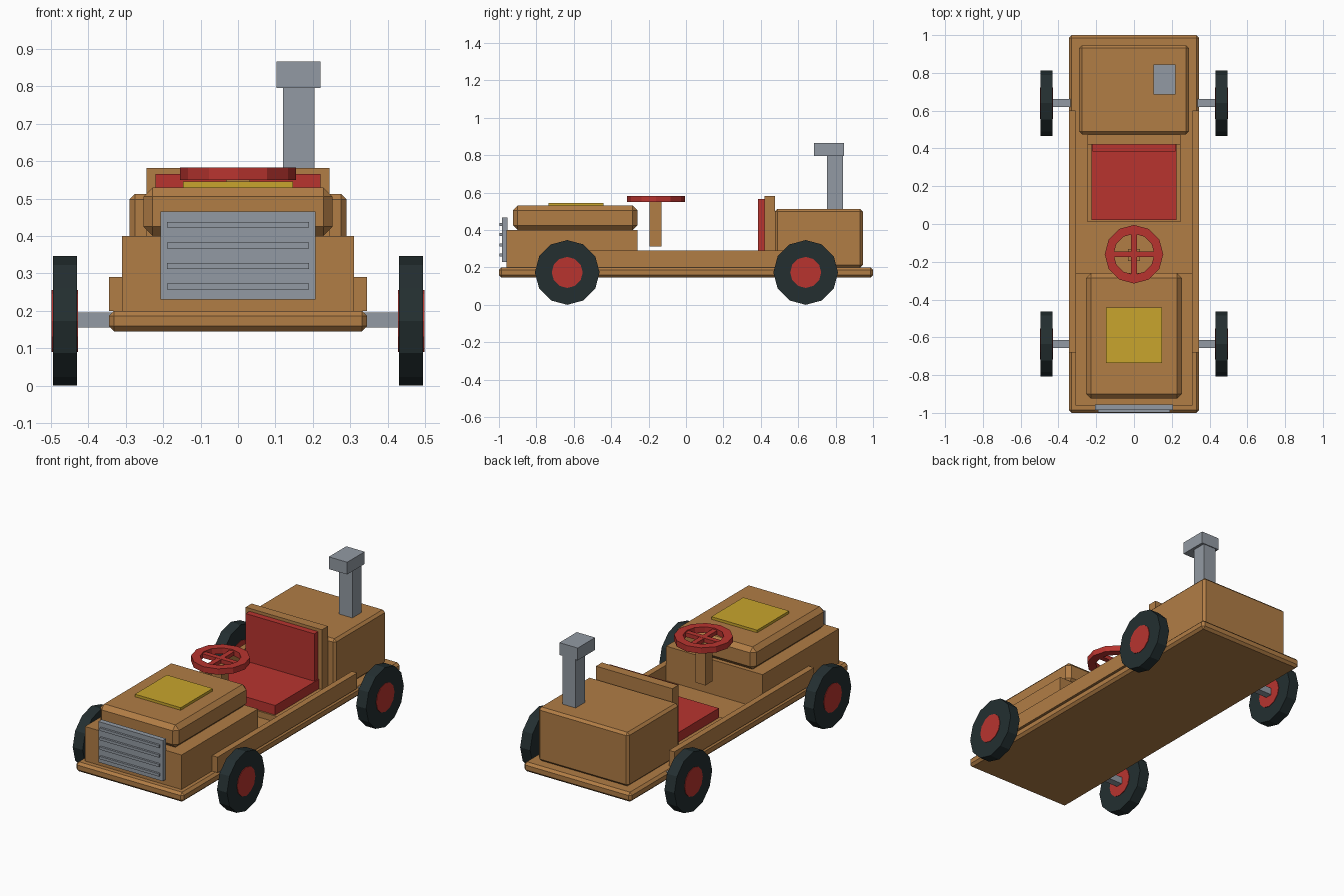
import bpy, bmesh
from math import cos, sin, tau

cube = bpy.data.objects.get("Cube")
if cube:
    bpy.data.objects.remove(cube, do_unlink=True)


def material(name, r, g, b):
    m = bpy.data.materials.new(name)
    m.use_nodes = True
    m.diffuse_color = (r, g, b, 1)
    m.node_tree.nodes["Principled BSDF"].inputs["Base Color"].default_value = (r, g, b, 1)
    return m


WOOD = material("wood", 0.44, 0.205, 0.06)
RED = material("red paint", 0.48, 0.034, 0.028)
GREY = material("grey metal", 0.29, 0.323, 0.366)
YELLOW = material("yellow paint", 0.578, 0.376, 0.026)
RUBBER = material("dark rubber", 0.017, 0.028, 0.03)


def finish(name, bm, mat):
    bmesh.ops.recalc_face_normals(bm, faces=bm.faces)
    mesh = bpy.data.meshes.new(name)
    bm.to_mesh(mesh)
    bm.free()
    mesh.materials.append(mat)
    ob = bpy.data.objects.new(name, mesh)
    bpy.context.collection.objects.link(ob)
    return ob


def box(name, mat, x, y, z, bevel=0):
    """Box from (low, high) ranges on each axis, with chamfered edges."""
    bm = bmesh.new()
    bmesh.ops.create_cube(bm, size=1)
    for v in bm.verts:
        v.co = [lo + (c + 0.5) * (hi - lo) for c, (lo, hi) in zip(v.co, (x, y, z))]
    if bevel:
        bmesh.ops.bevel(bm, geom=bm.edges[:], offset=bevel, segments=1, affect='EDGES')
    return finish(name, bm, mat)


def ring(name, mat, inner, outer, half, centre, axis, sides=12):
    """Square-section ring, or a solid disc when inner is zero."""
    bm = bmesh.new()

    def loop(r, h):
        pts = []
        for i in range(sides):
            a, b = r * cos(tau * i / sides), r * sin(tau * i / sides)
            p = (h, a, b) if axis == "x" else (a, b, h)
            pts.append(bm.verts.new([c + d for c, d in zip(centre, p)]))
        return pts

    loops = [loop(outer, -half), loop(outer, half)]
    if inner:
        loops += [loop(inner, half), loop(inner, -half)]
        pairs = list(zip(loops, loops[1:] + loops[:1]))
    else:
        pairs = [loops]
        for l in loops:
            bm.faces.new(l)
    for p, q in pairs:
        for i in range(sides):
            j = (i + 1) % sides
            bm.faces.new((p[i], p[j], q[j], q[i]))
    return finish(name, bm, mat)


# Chassis and side rails
box("base_board", WOOD, (-0.345, 0.345), (-1, 1), (0.145, 0.2), 0.014)
for side, s in (("left", 1), ("right", -1)):
    box(side + "_rail", WOOD, sorted((0.31 * s, 0.345 * s)), (-0.68, 0.6), (0.2, 0.29))

# Bonnet with raised lid and badge plate
box("bonnet", WOOD, (-0.31, 0.31), (-0.96, -0.26), (0.2, 0.4))
box("bonnet_lid", WOOD, (-0.253, 0.253), (-0.925, -0.26), (0.4, 0.53), 0.025)
box("badge_plate", YELLOW, (-0.147, 0.147), (-0.735, -0.442), (0.53, 0.545))

# Grille with bars
box("grille", GREY, (-0.207, 0.207), (-0.985, -0.955), (0.23, 0.466))
for i in range(4):
    z = 0.265 + 0.055 * i
    box(f"grille_bar_{i + 1}", GREY, (-0.19, 0.19), (-0.997, -0.98), (z - 0.008, z + 0.008))

# Seat
box("seat_base", WOOD, (-0.247, 0.247), (0.01, 0.43), (0.2, 0.235))
box("seat_cushion", RED, (-0.225, 0.225), (0.02, 0.42), (0.235, 0.29))
box("seat_back_board", WOOD, (-0.245, 0.245), (0.42, 0.475), (0.2, 0.582))
box("seat_back_cushion", RED, (-0.22, 0.22), (0.385, 0.42), (0.29, 0.565))

# Rear box and exhaust
box("rear_box", WOOD, (-0.29, 0.29), (0.475, 0.945), (0.2, 0.512), 0.014)
box("exhaust_pipe", GREY, (0.12, 0.205), (0.755, 0.84), (0.5, 0.8))
box("exhaust_cap", GREY, (0.103, 0.221), (0.685, 0.845), (0.795, 0.866))

# Steering
box("steering_column", WOOD, (-0.032, 0.032), (-0.196, -0.132), (0.312, 0.552))
ring("steering_rim", RED, 0.108, 0.155, 0.017, (0, -0.16, 0.566), "z")
box("steering_spoke_across", RED, (-0.115, 0.115), (-0.175, -0.145), (0.553, 0.577))
box("steering_spoke_along", RED, (-0.015, 0.015), (-0.275, -0.045), (0.554, 0.576))

# Axles and wheels
for end, y in (("front", -0.635), ("rear", 0.64)):
    box(end + "_axle", GREY, (-0.44, 0.44), (y - 0.021, y + 0.021), (0.155, 0.196))
    for side, s in (("left", 1), ("right", -1)):
        centre = (0.463 * s, y, 0.173)
        ring(f"{end}_{side}_tyre", RUBBER, 0.081, 0.173, 0.032, centre, "x")
        ring(f"{end}_{side}_hub", RED, 0, 0.083, 0.035, centre, "x")
